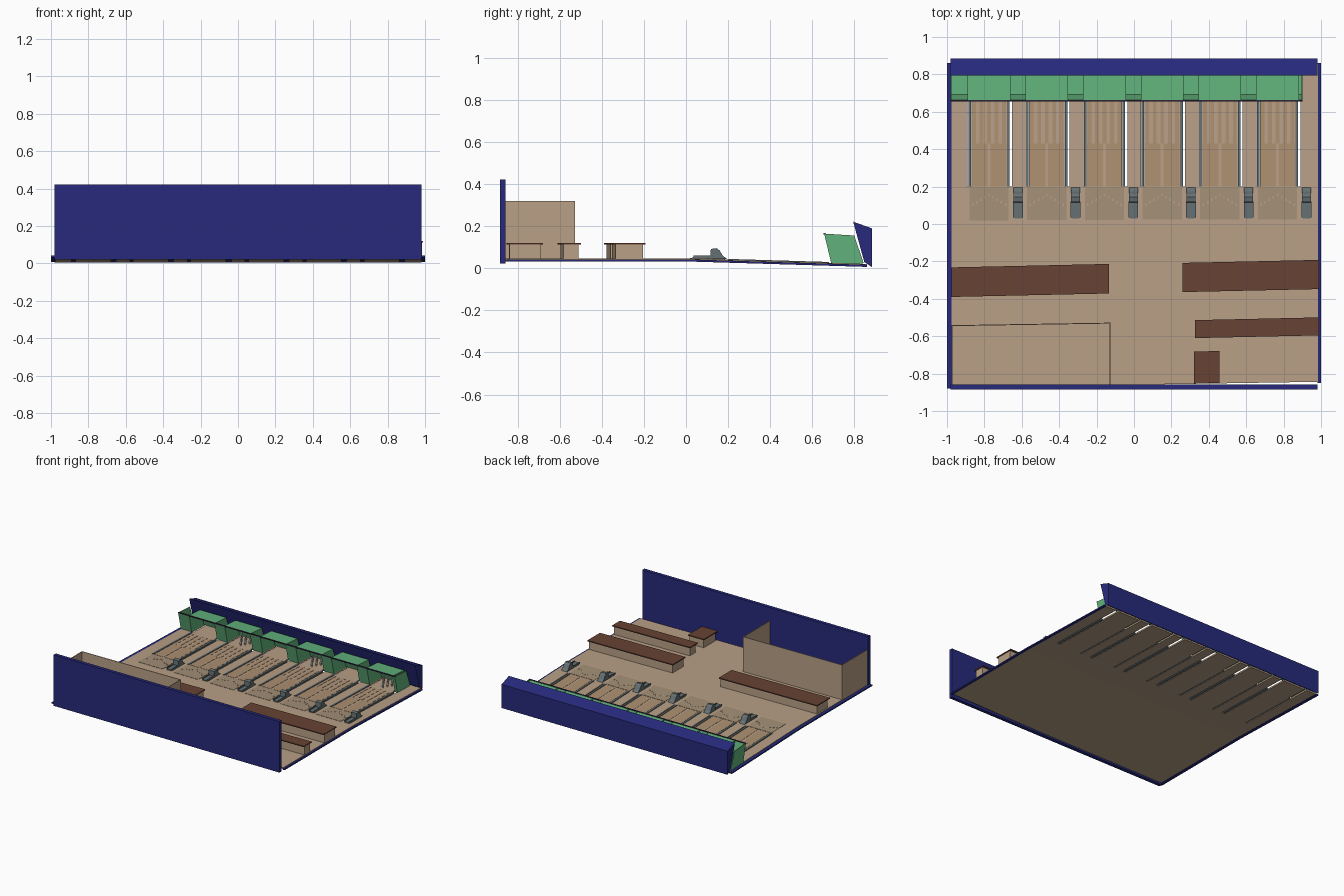
import bpy, bmesh, math

if "Cube" in bpy.data.objects:
    bpy.data.objects.remove(bpy.data.objects["Cube"])

def mat(name, rgb):
    m = bpy.data.materials.new(name)
    m.diffuse_color = (*rgb, 1)
    m.use_nodes = True
    m.node_tree.nodes["Principled BSDF"].inputs["Base Color"].default_value = m.diffuse_color
    return m

BLUE = mat("navy", (0.02, 0.023, 0.2))
TAN = mat("light_wood", (0.48, 0.35, 0.24))
DUSK = mat("approach_wood", (0.37, 0.28, 0.185))
PLANK = mat("plank_wood", (0.42, 0.28, 0.17))
BROWN = mat("dark_wood", (0.135, 0.055, 0.033))
GREEN = mat("green", (0.12, 0.45, 0.2))
GREY = mat("grey_metal", (0.13, 0.16, 0.17))
DARK = mat("dark_trim", (0.03, 0.02, 0.05))
WHITE = mat("pin_white", (0.8, 0.8, 0.75))

def extrude(name, pts, axis, a, b, m):
    """Extrude a closed 2D profile along x (pts = y,z) or z (pts = x,y)."""
    bm = bmesh.new()
    place = (lambda p, t: (t, p[0], p[1])) if axis == 'x' else (lambda p, t: (p[0], p[1], t))
    lo = [bm.verts.new(place(p, a)) for p in pts]
    hi = [bm.verts.new(place(p, b)) for p in pts]
    bm.faces.new(lo)
    bm.faces.new(hi)
    n = len(pts)
    for i in range(n):
        bm.faces.new((lo[i], lo[(i + 1) % n], hi[(i + 1) % n], hi[i]))
    bmesh.ops.recalc_face_normals(bm, faces=bm.faces)
    me = bpy.data.meshes.new(name)
    bm.to_mesh(me)
    bm.free()
    me.materials.append(m)
    ob = bpy.data.objects.new(name, me)
    bpy.context.collection.objects.link(ob)
    return ob

def skew_box(name, x0, x1, y0, y1, z0, z1, m, k=0.022):
    """Box whose long edges drift by k in y per unit x (y given at x0)."""
    d = k * (x1 - x0)
    return extrude(name, [(x0, y0), (x1, y0 + d), (x1, y1 + d), (x0, y1)], 'z', z0, z1, m)

def top(y):
    """Floor height: level seating area, lanes falling to the back."""
    return 0.047 - 0.026 * max(y, 0) / 0.86

def strip(name, x0, x1, y0, y1, m, lift=0.0, thick=0.012):
    """Panel following the floor slope."""
    ys = [y0, 0, y1] if y0 < 0 < y1 else [y0, y1]
    up = [(y, top(y) + lift) for y in ys]
    dn = [(y, top(y) + lift - thick) for y in reversed(ys)]
    return extrude(name, up + dn, 'x', x0, x1, m)

# walls and side trims
extrude("front_wall", [(-0.885, 0.022), (-0.858, 0.022), (-0.858, 0.422), (-0.885, 0.422)], 'x', -0.98, 0.98, BLUE)
extrude("back_wall", [(0.795, 0.222), (0.885, 0.19), (0.885, 0.005), (0.848, 0.03)], 'x', -0.98, 0.98, BLUE)
strip("left_trim", -1.0, -0.975, -0.88, 0.86, BLUE, -0.004, 0.01)
strip("right_trim", 0.982, 1.0, -0.85, 0.86, BLUE, -0.004, 0.01)

# floor: seating area plus start of the lanes
skew_box("seating_floor", -0.975, 0.985, -0.875, -0.3, 0.036, 0.047, TAN, 0.016)
strip("approach_floor", -0.975, 0.985, -0.3, 0.2, TAN)

# lanes
STEP = 0.3085
centres = [-0.775 + STEP * i for i in range(6)]
strip("left_walkway", -0.975, -0.89, 0.2, 0.86, TAN)
for i, c in enumerate(centres):
    strip("approach_panel", c - 0.105, c + 0.105, 0.02 + 0.001 * i, 0.195, DUSK, 0.002, 0.003)
    strip("lane_bed", c - 0.095, c + 0.095, 0.2, 0.86, TAN)
    for k in range(-4, 5, 2):
        strip("lane_plank", c + k * 0.02 - 0.01, c + k * 0.02 + 0.01, 0.43, 0.66, PLANK, 0.0015, 0.002)
    for s in (-1, 1):
        strip("lane_board", c + s * 0.05 - 0.042, c + s * 0.05 + 0.042, 0.2, 0.43, PLANK, 0.0015, 0.002)
        g = c + s * 0.1035
        strip("gutter", g - 0.007, g + 0.007, 0.2, 0.68, GREY, 0.004, 0.014)
    # aiming marks in a V
    for k in range(-4, 5):
        x, y = c + k * 0.022, 0.155 - 0.013 * abs(k)
        strip("aiming_mark", x - 0.004, x + 0.004, y - 0.006, y + 0.006, TAN, 0.0035, 0.002)
    # walkway between lanes
    right = c + STEP - 0.112 if i < 5 else 0.985
    strip("lane_walkway", c + 0.122, right, 0.2, 0.86, TAN)

# ball returns: low tray, hood, and side rails
hood = [(0.115, 0.045), (0.118, 0.092), (0.145, 0.096), (0.16, 0.085), (0.175, 0.06), (0.195, 0.045)]
for i, c in enumerate(centres):
    x = c + STEP / 2
    ob = extrude("return_tray", [(x + 0.026 * a, y) for a, y in
                 ((-0.7, 0.03), (0.7, 0.03), (1, 0.045), (1, 0.12), (-1, 0.12), (-1, 0.045))], 'z', 0.047, 0.054, GREY)
    for s in (-1, 1):
        extrude("tray_rail", [(0.035, 0.054), (0.12, 0.054), (0.12, 0.061), (0.035, 0.061)],
                'x', x + s * 0.022 - 0.004, x + s * 0.022 + 0.004, GREY)
    extrude("return_hood", hood, 'x', x - 0.024, x + 0.024, GREY)

# pin deck housing: open-topped dividers, canopies and backs
T = 0.004
def divider(x0, x1):
    side = [(0.657, 0.165), (0.80, 0.156), (0.845, 0.025), (0.69, 0.027)]
    for x in (x0, x1 - T):
        extrude("divider_side", side, 'x', x, x + T, GREEN)
    extrude("divider_front", [(0.657, 0.165), (0.661, 0.165), (0.694, 0.027), (0.69, 0.027)], 'x', x0, x1, GREEN)
    strip("divider_floor", x0, x1, 0.69, 0.84, GREEN, 0.004, 0.004)

divider(-0.98, -0.885)
for c in centres[:-1]:
    divider(c + 0.11, c + STEP - 0.11)
divider(centres[-1] + 0.11, 0.90)
for c in centres:
    extrude("pin_canopy", [(0.66, 0.161), (0.66, 0.165), (0.80, 0.156), (0.80, 0.152)], 'x', c - 0.11, c + 0.11, GREEN)
    extrude("pin_back", [(0.796, 0.156), (0.80, 0.156), (0.845, 0.025), (0.841, 0.025)], 'x', c - 0.11, c + 0.11, GREEN)
extrude("housing_bar", [(0.654, 0.161), (0.664, 0.161), (0.664, 0.168), (0.654, 0.168)], 'x', -0.98, 0.90, DARK)

# pins in a triangle on every second lane
def pin(x, y):
    prof = [(0.004, 0), (0.009, 0.02), (0.004, 0.042), (0.005, 0.05), (0.0, 0.056)]
    bm = bmesh.new()
    vs = [bm.verts.new((r, 0, z)) for r, z in prof]
    es = [bm.edges.new(p) for p in zip(vs, vs[1:])]
    bmesh.ops.spin(bm, geom=vs + es, cent=(0, 0, 0), axis=(0, 0, 1), angle=2 * math.pi, steps=8)
    bmesh.ops.remove_doubles(bm, verts=bm.verts, dist=1e-5)
    bmesh.ops.recalc_face_normals(bm, faces=bm.faces)
    me = bpy.data.meshes.new("pin")
    bm.to_mesh(me)
    bm.free()
    me.materials.append(WHITE)
    ob = bpy.data.objects.new("pin", me)
    ob.location = (x, y, top(y))
    bpy.context.collection.objects.link(ob)

for c in centres[1::2]:
    for row in range(4):
        for k in range(row + 1):
            pin(c + (k - row / 2) * 0.036, 0.7 + row * 0.03)

# benches and stool: tan base with overhanging brown top
def bench(name, x0, x1, y0, y1):
    skew_box(name + "_base", x0 + 0.01, x1 - 0.005, y0 + 0.012, y1 - 0.012, 0.045, 0.113, TAN)
    skew_box(name + "_top", x0, x1, y0, y1, 0.113, 0.121, BROWN)

bench("left_bench", -0.975, -0.135, -0.39, -0.232)
bench("right_bench", 0.26, 0.99, -0.364, -0.208)
bench("rear_bench", 0.325, 0.99, -0.61, -0.514)
bench("stool", 0.322, 0.458, -0.853, -0.682)

# open-topped counter room against the front wall
skew_box("room_inner_wall", -0.975, -0.125, -0.546, -0.541, 0.045, 0.32, TAN, 0.016)
for name, x, y in (("room_left_wall", -0.975, -0.541), ("room_right_wall", -0.13, -0.53)):
    skew_box(name, x, x + 0.005, -0.86, y, 0.045, 0.32, TAN, 0)
